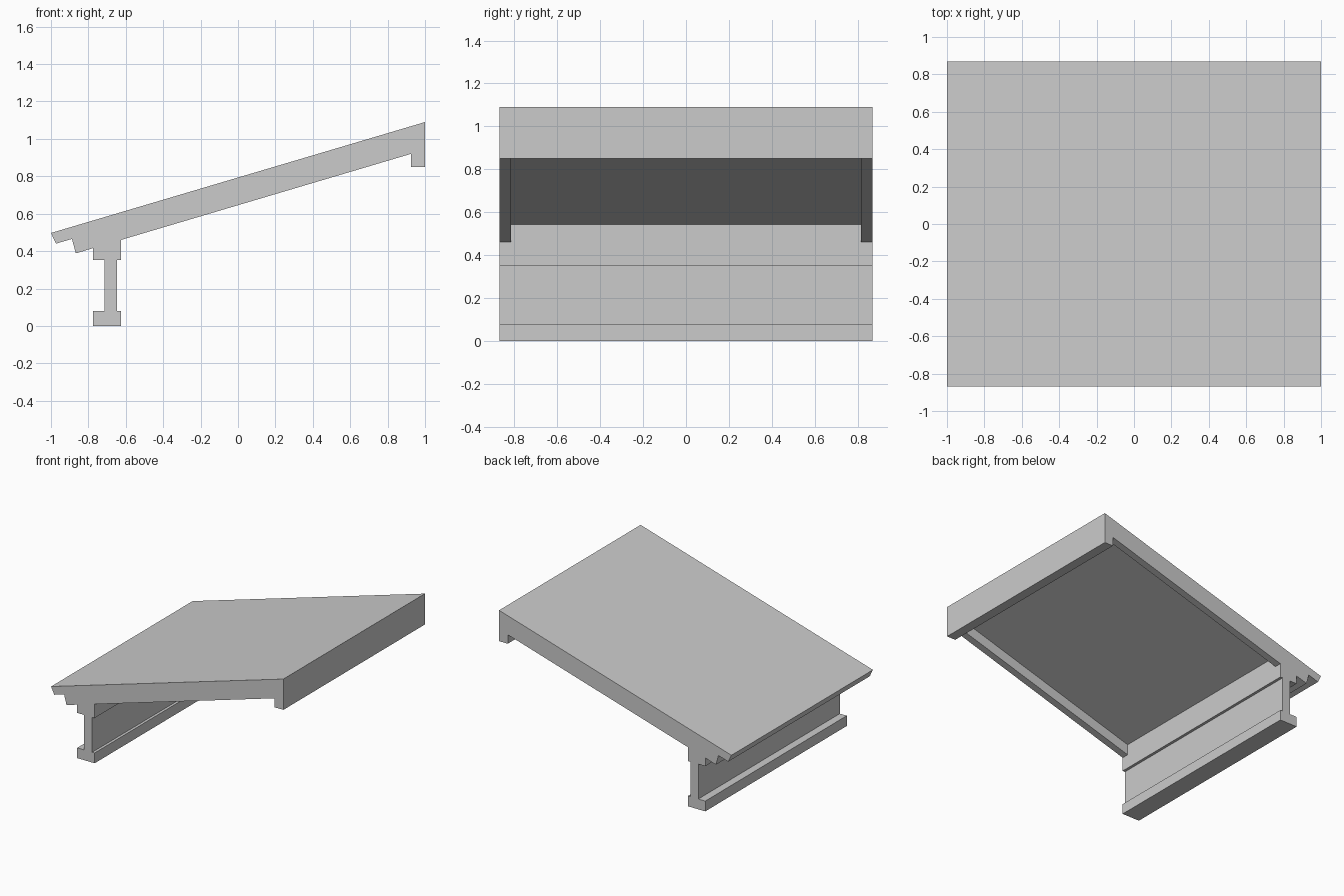
import bpy
import bmesh

default_cube = bpy.data.objects.get("Cube")
if default_cube:
    bpy.data.objects.remove(default_cube, do_unlink=True)

HALF_WIDTH = 0.87
RIB = 0.055        # thickness of the side ribs
RECESS = 0.082     # depth of the hollow between the ribs

grey = bpy.data.materials.new("light grey")
grey.use_nodes = True
colour = (0.6, 0.6, 0.6, 1)
grey.diffuse_color = colour
grey.node_tree.nodes["Principled BSDF"].inputs["Base Color"].default_value = colour


def extrude_profile(name, points, half):
    """Extrude an x-z outline along y, centred on y = 0."""
    bm = bmesh.new()
    face = bm.faces.new([bm.verts.new((x, -half, z)) for x, z in points])
    result = bmesh.ops.extrude_face_region(bm, geom=[face])
    verts = [v for v in result["geom"] if isinstance(v, bmesh.types.BMVert)]
    bmesh.ops.translate(bm, verts=verts, vec=(0, 2 * half, 0))
    bmesh.ops.recalc_face_normals(bm, faces=bm.faces)
    mesh = bpy.data.meshes.new(name)
    bm.to_mesh(mesh)
    bm.free()
    mesh.materials.append(grey)
    obj = bpy.data.objects.new(name, mesh)
    bpy.context.scene.collection.objects.link(obj)
    return obj


# Outline: sloped deck, stepped low edge, I-shaped support and high-edge lip
stepped_edge = [(-1, 0.497), (-0.973, 0.44), (-0.888, 0.465),
                (-0.867, 0.388), (-0.775, 0.416)]
support = [(-0.775, 0.352), (-0.715, 0.352), (-0.715, 0.08), (-0.775, 0.08),
           (-0.775, 0), (-0.625, 0), (-0.625, 0.08), (-0.646, 0.08),
           (-0.646, 0.352), (-0.625, 0.352)]
underside = [(-0.625, 0.46), (0.925, 0.92)]
high_lip = [(0.925, 0.85), (1, 0.85), (1, 1.09)]
deck = extrude_profile("sloped_deck_and_support",
                       stepped_edge + support + underside + high_lip, HALF_WIDTH)

# Hollow underside, leaving a rib along each side
(x0, z0), (x1, z1) = underside
cutter = extrude_profile("underside_cutter",
                         [(x0, z0 - 0.05), (x1, z1 - 0.05),
                          (x1, z1 + RECESS), (x0, z0 + RECESS)],
                         HALF_WIDTH - RIB)
cutter.hide_render = True
cutter.hide_viewport = True
cutter.display_type = 'WIRE'

hollow = deck.modifiers.new("hollow_underside", 'BOOLEAN')
hollow.operation = 'DIFFERENCE'
hollow.solver = 'EXACT'
hollow.object = cutter

# Bake the cut and drop the helper
bpy.context.view_layer.update()
evaluated = deck.evaluated_get(bpy.context.evaluated_depsgraph_get())
cut_mesh = bpy.data.meshes.new_from_object(evaluated)
deck.modifiers.clear()
deck.data = cut_mesh
bpy.data.objects.remove(cutter, do_unlink=True)
